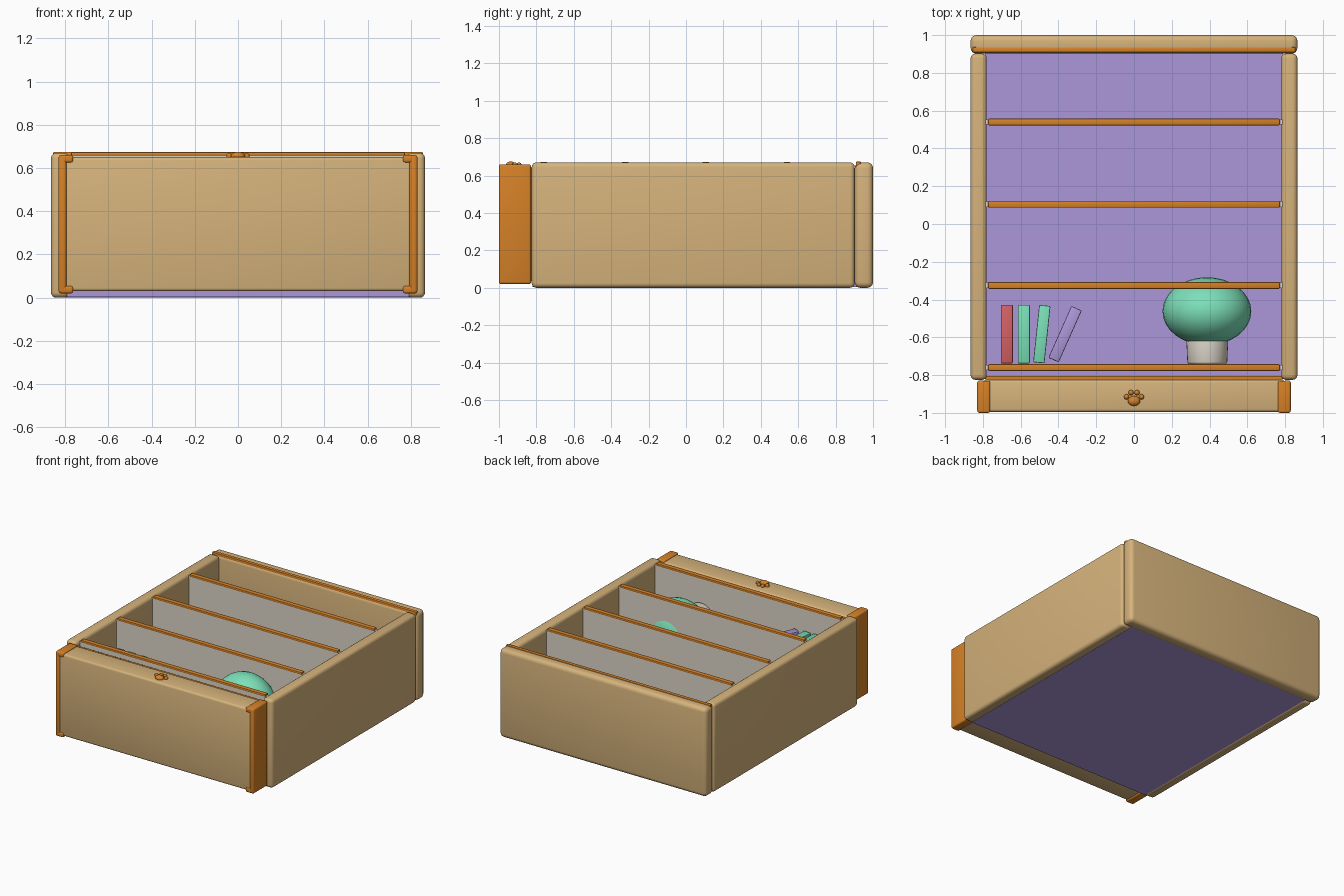
import bpy
from math import radians, pi
from mathutils import Vector

old = bpy.data.objects.get("Cube")
if old:
    bpy.data.objects.remove(old, do_unlink=True)


def material(name, r, g, b):
    m = bpy.data.materials.new(name)
    m.use_nodes = True
    m.diffuse_color = (r, g, b, 1)
    m.node_tree.nodes["Principled BSDF"].inputs["Base Color"].default_value = (r, g, b, 1)
    return m


wood = material("light wood", 0.67, 0.45, 0.2)
orange = material("orange trim", 0.67, 0.22, 0.02)
purple = material("soft purple", 0.41, 0.31, 0.69)
white = material("warm white", 0.72, 0.67, 0.58)
mint = material("mint green", 0.2, 0.74, 0.48)
red = material("coral red", 0.65, 0.12, 0.13)


def finish(name, mat, bevel=0, segments=3):
    ob = bpy.context.object
    ob.name = name
    ob.data.materials.append(mat)
    bpy.ops.object.transform_apply(location=False, rotation=False, scale=True)
    if bevel:
        mod = ob.modifiers.new("Rounded edges", "BEVEL")
        mod.width, mod.segments = bevel, segments
        mod.limit_method = "ANGLE"
        bpy.ops.object.modifier_apply(modifier=mod.name)
    bpy.ops.object.shade_smooth_by_angle(angle=radians(35))
    return ob


def box(name, lo, hi, mat, bevel=0, segments=3, turn=0):
    lo, hi = Vector(lo), Vector(hi)
    bpy.ops.mesh.primitive_cube_add(size=1, location=(lo + hi) / 2, rotation=(0, 0, turn))
    bpy.context.object.scale = hi - lo
    return finish(name, mat, bevel, segments)


def ball(name, centre, radii, mat, segments=32):
    bpy.ops.mesh.primitive_uv_sphere_add(segments=segments, ring_count=segments // 2,
                                         location=centre)
    bpy.context.object.scale = radii
    return finish(name, mat)


# Carcass: back panel, sides and top board
box("back_panel", (-0.79, -0.82, 0.004), (0.79, 0.92, 0.03), purple)
for side, s in (("left", 1), ("right", -1)):
    xs = sorted((s * 0.78, s * 0.865))
    box(side + "_side", (xs[0], -0.825, 0), (xs[1], 0.902, 0.67), wood, 0.025, 4)
box("top_board", (-0.865, 0.902, 0), (0.865, 1, 0.67), wood, 0.03, 4)
box("top_trim", (-0.855, 0.908, 0.64), (0.855, 0.936, 0.675), orange, 0.006, 2)

# Shelves with front edging
for i, y in enumerate((-0.76, -0.325, 0.105, 0.54)):
    box(f"shelf_{i + 1}", (-0.785, y - 0.014, 0.03), (0.785, y + 0.014, 0.66), white)
    box(f"shelf_edging_{i + 1}", (-0.772, y - 0.018, 0.655), (0.772, y + 0.018, 0.673),
        orange, 0.005, 2)

# Plinth with corner caps
box("plinth", (-0.8, -0.995, 0.03), (0.8, -0.825, 0.65), wood, 0.015)
box("plinth_back_strip", (-0.785, -0.828, 0.04), (0.785, -0.805, 0.64), orange)
for side, s in (("left", 1), ("right", -1)):
    xs = sorted((s * 0.793, s * 0.83))
    box(side + "_cap", (xs[0], -1, 0.02), (xs[1], -0.828, 0.66), orange, 0.012)
    xs = sorted((s * 0.762, s * 0.822))
    for end, z in (("upper", 0.625), ("lower", 0.02)):
        box(f"{side}_{end}_cap_flange", (xs[0], -1, z), (xs[1], -0.83, z + 0.035),
            orange, 0.01)

# Paw ornament
ball("paw_pad", (0, -0.937, 0.655), (0.033, 0.026, 0.02), orange, 20)
for i, (x, y) in enumerate(((-0.04, -0.915), (-0.016, -0.893), (0.016, -0.893), (0.04, -0.915))):
    ball(f"paw_toe_{i + 1}", (x, y, 0.655), (0.014, 0.014, 0.015), orange, 16)

# Books, the last two leaning
for i, (x, y, w, h, lean, mat) in enumerate((
        (-0.673, -0.583, 0.064, 0.31, 0, red),
        (-0.583, -0.583, 0.064, 0.31, 0, mint),
        (-0.488, -0.583, 0.06, 0.305, 6, mint),
        (-0.365, -0.583, 0.06, 0.3, 24, purple))):
    box(f"book_{i + 1}", (x - w / 2, y - h / 2, 0.25), (x + w / 2, y + h / 2, 0.5),
        mat, 0.006, 2, turn=-radians(lean))

# Potted bush
bpy.ops.mesh.primitive_cone_add(vertices=32, radius1=0.105, radius2=0.112, depth=0.15,
                                location=(0.388, -0.667, 0.375), rotation=(-pi / 2, 0, 0))
finish("plant_pot", white, 0.012)
ball("plant_bush", (0.386, -0.462, 0.375), (0.235, 0.18, 0.235), mint)
